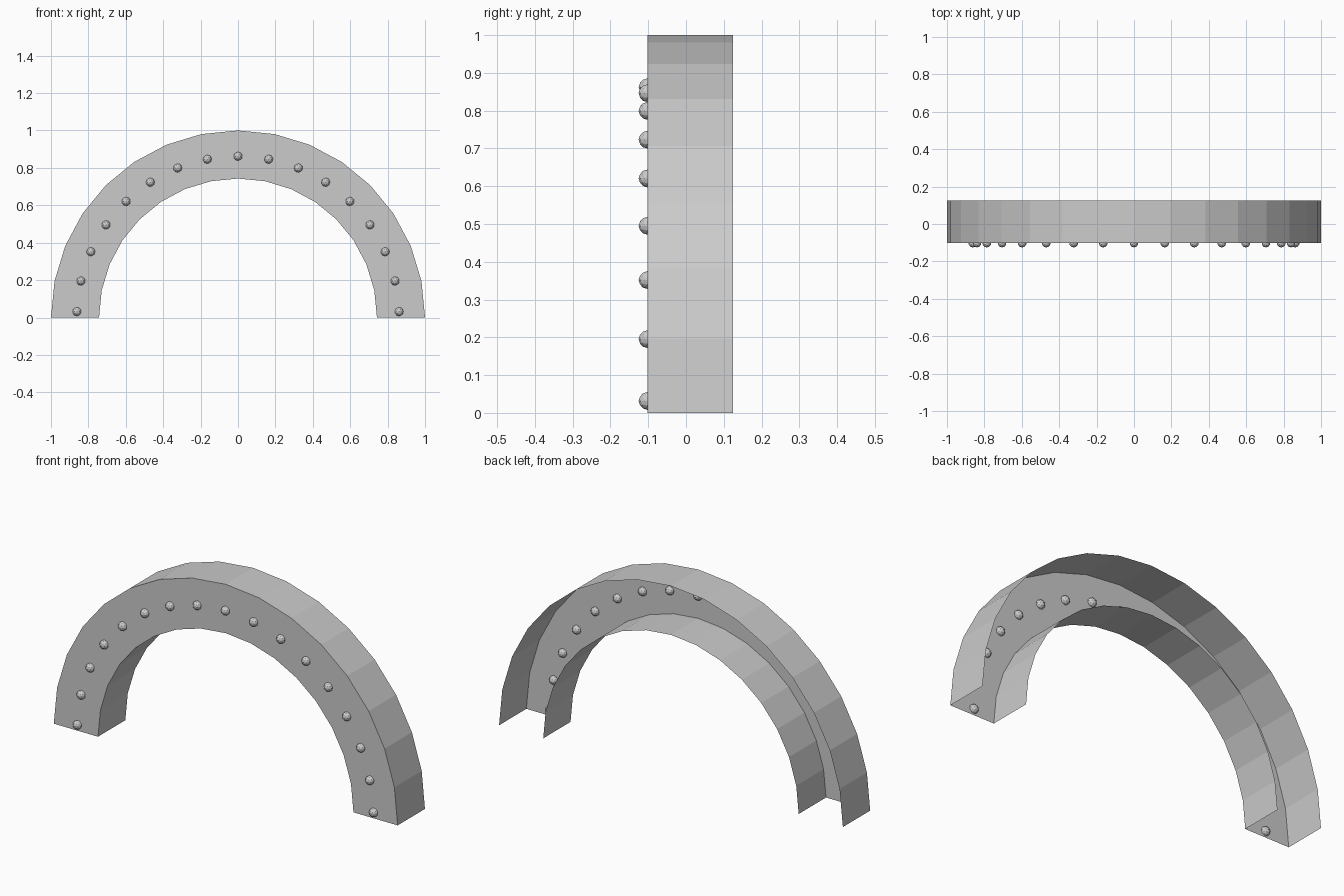
import bpy, bmesh, math
from mathutils import Matrix

if "Cube" in bpy.data.objects:
    bpy.data.objects.remove(bpy.data.objects["Cube"])

R_OUT, R_IN = 1.0, 0.743
Y_FRONT, Y_BACK = -0.102, 0.125
SEGMENTS = 16
BULBS = 17
R_BULB, BULB_RING = 0.0235, 0.862


def add_object(name, bm):
    mesh = bpy.data.meshes.new(name)
    bm.to_mesh(mesh)
    bm.free()
    obj = bpy.data.objects.new(name, mesh)
    bpy.context.collection.objects.link(obj)
    return obj


# Arch channel: open U section (back and ends open) swept over a half circle
section = [(R_OUT, Y_BACK), (R_OUT, Y_FRONT), (R_IN, Y_FRONT), (R_IN, Y_BACK)]
bm = bmesh.new()
rings = []
for i in range(SEGMENTS + 1):
    a = math.pi * i / SEGMENTS
    rings.append([bm.verts.new((r * math.cos(a), y, r * math.sin(a))) for r, y in section])
for a, b in zip(rings, rings[1:]):
    for j in range(3):
        bm.faces.new((a[j], b[j], b[j + 1], a[j + 1]))
bm.normal_update()
# Make the outside of the channel face outward
if any(f.normal.y > 0.5 for f in bm.faces):
    bmesh.ops.reverse_faces(bm, faces=bm.faces[:])
add_object("arch_channel", bm)

# Row of small faceted bulbs set through the front plate
bm = bmesh.new()
start = math.radians(2.1)
for i in range(BULBS):
    a = start + (math.pi - 2 * start) * i / (BULBS - 1)
    pos = (BULB_RING * math.cos(a), Y_FRONT, BULB_RING * math.sin(a))
    bmesh.ops.create_icosphere(bm, subdivisions=2, radius=R_BULB,
                               matrix=Matrix.Translation(pos))
add_object("bulbs", bm)
